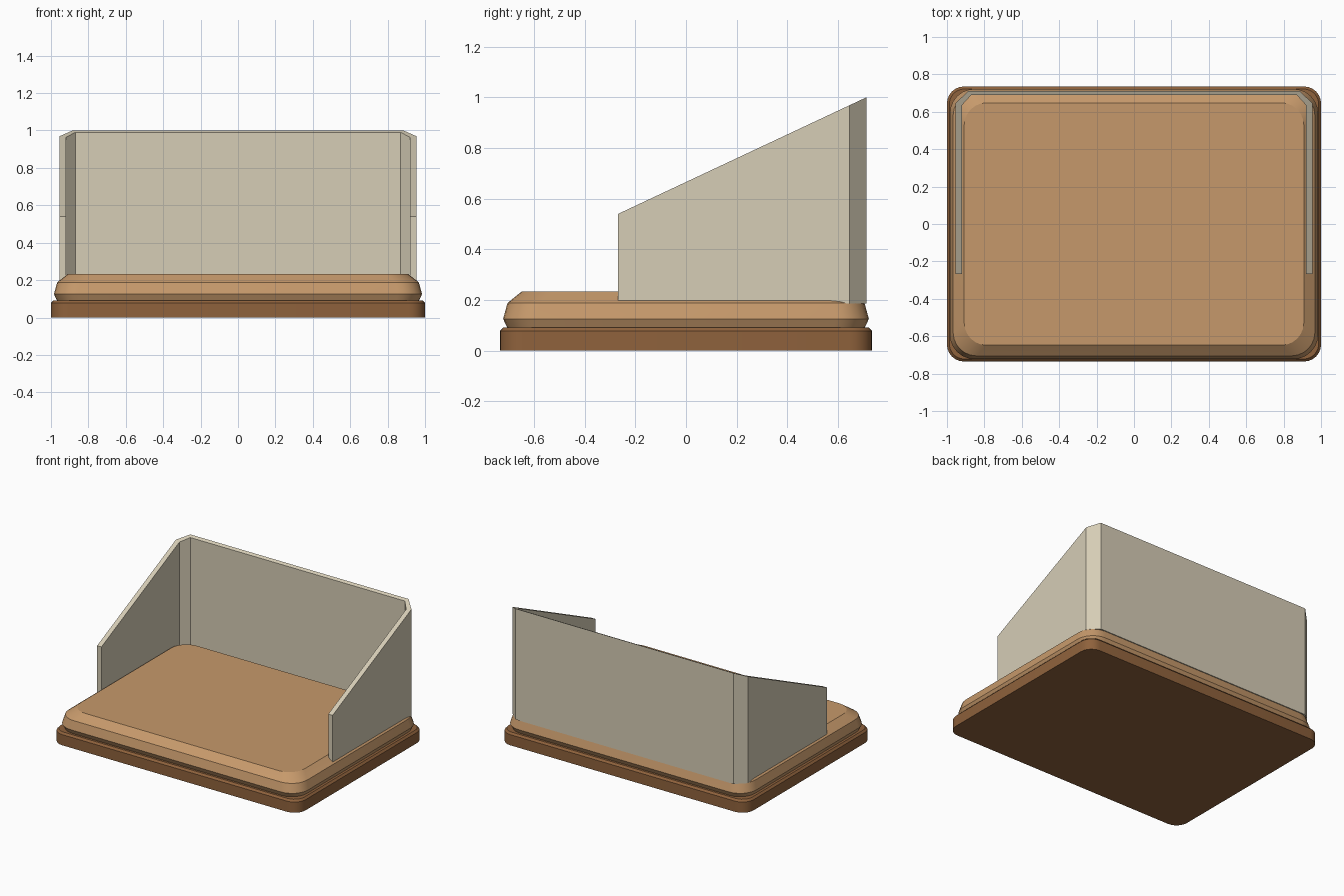
import bpy, bmesh, math

if "Cube" in bpy.data.objects:
    bpy.data.objects.remove(bpy.data.objects["Cube"])


def material(name, hex_rgb):
    def lin(c):
        c /= 255
        return c / 12.92 if c <= 0.04045 else ((c + 0.055) / 1.055) ** 2.4
    m = bpy.data.materials.new(name)
    m.diffuse_color = (*[lin(c) for c in hex_rgb], 1)
    m.use_nodes = True
    m.node_tree.nodes["Principled BSDF"].inputs["Base Color"].default_value = m.diffuse_color
    return m


def finish(name, bm, mat, smooth):
    bmesh.ops.recalc_face_normals(bm, faces=bm.faces)
    me = bpy.data.meshes.new(name)
    bm.to_mesh(me)
    bm.free()
    me.materials.append(mat)
    ob = bpy.data.objects.new(name, me)
    bpy.context.collection.objects.link(ob)
    if smooth:
        bpy.ops.object.select_all(action='DESELECT')
        ob.select_set(True)
        bpy.context.view_layer.objects.active = ob
        bpy.ops.object.shade_smooth_by_angle(angle=math.radians(25))
    return ob


def rounded_rect(hx, hy, r, steps=6):
    pts = []
    for k, (sx, sy) in enumerate([(1, 1), (-1, 1), (-1, -1), (1, -1)]):
        for i in range(steps + 1):
            a = math.pi / 2 * (k + i / steps)
            pts.append((sx * (hx - r) + r * math.cos(a),
                        sy * (hy - r) + r * math.sin(a)))
    return pts


def rounded_slab(name, levels, mat):
    """Loft rounded rectangles given as (z, half x, half y, corner radius)."""
    bm = bmesh.new()
    rings = [[bm.verts.new((x, y, z)) for x, y in rounded_rect(hx, hy, r)]
             for z, hx, hy, r in levels]
    for a, b in zip(rings, rings[1:]):
        for i in range(len(a)):
            j = (i + 1) % len(a)
            bm.faces.new((a[i], a[j], b[j], b[i]))
    bm.faces.new(rings[0])
    bm.faces.new(rings[-1])
    return finish(name, bm, mat, True)


dark_wood = material("dark wood", (143, 98, 60))
light_wood = material("light wood", (198, 153, 107))
cream = material("cream", (214, 205, 182))

# Plinth with a small eased top edge
rounded_slab("plinth", [(0, 1.0, 0.735, 0.09), (0.078, 1.0, 0.735, 0.09),
                        (0.092, 0.987, 0.722, 0.08)], dark_wood)

# Moulded platform on top of the plinth
rounded_slab("platform", [(0.09, 0.967, 0.705, 0.12), (0.125, 0.984, 0.722, 0.13),
                          (0.188, 0.967, 0.705, 0.125), (0.234, 0.908, 0.648, 0.12)],
             light_wood)

# Three-sided screen with chamfered corners and a sloping top edge
FRONT, BACK, BOTTOM = -0.268, 0.712, 0.187
outer = [(0.955, FRONT), (0.955, 0.645), (0.885, BACK)]
inner = [(0.92, FRONT), (0.92, 0.635), (0.87, 0.69)]


def mirrored(half):
    return half + [(-x, y) for x, y in reversed(half)]


def top_z(y):
    return 0.54 + (y - FRONT) * 0.46 / (BACK - FRONT)


bm = bmesh.new()
columns = []
for o, i in zip(mirrored(outer), mirrored(inner)):
    columns.append([bm.verts.new((p[0], p[1], z)) for p, z in
                    ((o, BOTTOM), (o, top_z(o[1])), (i, top_z(i[1])), (i, BOTTOM))])
for a, b in zip(columns, columns[1:]):
    for k in range(4):
        n = (k + 1) % 4
        bm.faces.new((a[k], a[n], b[n], b[k]))
bm.faces.new(columns[0])
bm.faces.new(columns[-1])
finish("screen_wall", bm, cream, False)
